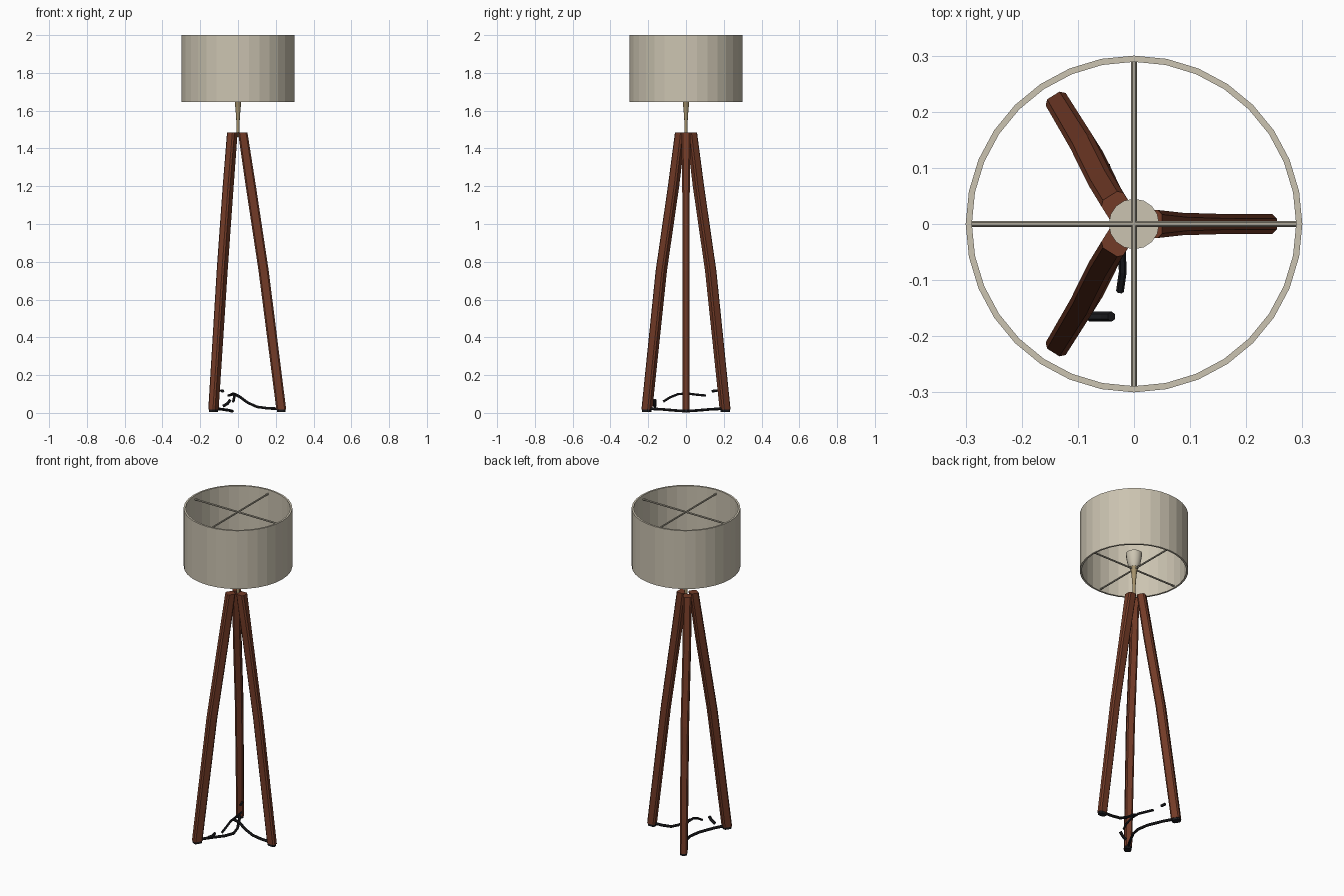
import bpy, bmesh, math
from mathutils import Vector

if "Cube" in bpy.data.objects:
    bpy.data.objects.remove(bpy.data.objects["Cube"])


def material(name, rgb):
    m = bpy.data.materials.new(name)
    m.diffuse_color = (*rgb, 1)
    m.use_nodes = True
    m.node_tree.nodes["Principled BSDF"].inputs["Base Color"].default_value = m.diffuse_color
    return m


CREAM = material("cream fabric", (0.60, 0.55, 0.44))
FRAME = material("frame metal", (0.42, 0.39, 0.31))
BRASS = material("brass", (0.38, 0.29, 0.15))
WOOD = material("red brown wood", (0.17, 0.043, 0.02))
BLACK = material("black", (0.012, 0.012, 0.014))


def add(name, rings, mat, closed=False, smooth=False):
    """Skin a list of equal rings; cap the ends, or join last to first."""
    bm = bmesh.new()
    loops = [[bm.verts.new(p) for p in r] for r in rings]
    n = len(loops[0])
    pairs = list(zip(loops, loops[1:]))
    if closed:
        pairs.append((loops[-1], loops[0]))
    for a, b in pairs:
        for i in range(n):
            j = (i + 1) % n
            bm.faces.new((a[i], a[j], b[j], b[i]))
    if not closed:
        bm.faces.new(loops[0][::-1])
        bm.faces.new(loops[-1])
    bmesh.ops.recalc_face_normals(bm, faces=bm.faces[:])
    me = bpy.data.meshes.new(name)
    bm.to_mesh(me)
    bm.free()
    ob = bpy.data.objects.new(name, me)
    bpy.context.collection.objects.link(ob)
    me.materials.append(mat)
    if smooth:
        bpy.ops.object.select_all(action='DESELECT')
        ob.select_set(True)
        bpy.context.view_layer.objects.active = ob
        bpy.ops.object.shade_smooth_by_angle(angle=math.radians(35))
    return ob


def circle(r, z, n):
    return [(r * math.cos(math.tau * i / n), r * math.sin(math.tau * i / n), z)
            for i in range(n)]


def lathe(name, profile, n, mat, **kw):
    return add(name, [circle(r, z, n) for r, z in profile], mat, **kw)


def leg_section(x, y, z, angle, depth, width):
    """Chamfered rectangle, its depth pointing along the leg's direction."""
    d, w, c = depth / 2, width / 2, 0.008
    outline = [(d, c - w), (d, w - c), (d - c, w), (c - d, w),
               (-d, w - c), (-d, c - w), (c - d, -w), (d - c, -w)]
    ca, sa = math.cos(angle), math.sin(angle)
    return [(x + u * ca - v * sa, y + u * sa + v * ca, z) for u, v in outline]


def tube(name, points, r, mat, n=6):
    """Tube through points."""
    pts = [Vector(p) for p in points]
    rings = []
    for i, p in enumerate(pts):
        t = (pts[min(i + 1, len(pts) - 1)] - pts[max(i - 1, 0)]).normalized()
        up = Vector((0, 0, 1)) if abs(t.z) < 0.9 else Vector((1, 0, 0))
        s = t.cross(up).normalized()
        u = s.cross(t)
        rings.append([p + r * (math.cos(math.tau * k / n) * s
                               + math.sin(math.tau * k / n) * u) for k in range(n)])
    return add(name, rings, mat)


# Drum shade: open thin-walled ring
lathe("shade", [(0.30, 1.645), (0.30, 2.0), (0.289, 2.0), (0.289, 1.645)],
      32, CREAM, closed=True)

# Crossed spokes at the top and bottom of the shade
for label, z in (("upper", 1.975), ("lower", 1.655)):
    tube(label + "_spoke_x", [(-0.292, 0, z), (0.292, 0, z)], 0.005, FRAME)
    tube(label + "_spoke_y", [(0, -0.292, z), (0, 0.292, z)], 0.005, FRAME)

# Stem flaring up into the lamp holder
lathe("stem", [(0.008, 1.46), (0.008, 1.53), (0.011, 1.58), (0.017, 1.645),
               (0.024, 1.665)], 12, BRASS, smooth=True)
lathe("lamp_holder", [(0.025, 1.665), (0.036, 1.69), (0.043, 1.73), (0.045, 1.755)],
      16, CREAM, smooth=True)

# Three splayed legs with black foot pads: height, x, y, depth, width
right_leg = [(0.018, 0.229, 0, 0.052, 0.035), (0.75, 0.136, 0, 0.054, 0.036),
             (1.2, 0.068, 0, 0.054, 0.04), (1.485, 0.025, 0, 0.050, 0.05)]
side_leg = [(0.018, -0.130, 0.207, 0.052, 0.042), (0.75, -0.084, 0.131, 0.052, 0.046),
            (1.2, -0.052, 0.066, 0.052, 0.046), (1.485, -0.030, 0.030, 0.048, 0.046)]
for name, path, side in (("right_leg", right_leg, 1), ("back_leg", side_leg, 1),
                         ("front_leg", side_leg, -1)):
    a = math.atan2(path[0][2] * side, path[0][1])
    add(name, [leg_section(x, y * side, z, a, d, w) for z, x, y, d, w in path], WOOD)
    z, x, y, d, w = path[0]
    add(name + "_pad", [leg_section(x, y * side, h, a, d * 0.9, w * 0.9)
                        for h in (0.005, 0.019)], BLACK)

# Black cable and floor braces between the feet
tube("right_brace", [(0.225, 0, 0.022), (0.16, 0, 0.024), (0.10, 0, 0.032),
                     (0.05, 0, 0.055), (0.01, 0, 0.085), (-0.02, -0.01, 0.10)],
     0.008, BLACK)
tube("floor_brace", [(-0.13, -0.205, 0.022), (-0.09, -0.14, 0.02), (-0.045, -0.06, 0.013),
                     (-0.03, 0, 0.009), (-0.045, 0.06, 0.013), (-0.09, 0.14, 0.02),
                     (-0.13, 0.205, 0.022)], 0.008, BLACK)
tube("cable_arc", [(-0.025, -0.12, 0.06), (-0.02, -0.085, 0.082), (-0.022, -0.04, 0.1),
                   (-0.025, 0.01, 0.102), (-0.04, 0.07, 0.095), (-0.05, 0.105, 0.092)],
     0.007, BLACK)
tube("cable_end", [(-0.08, -0.165, 0.035), (-0.055, -0.165, 0.05), (-0.04, -0.165, 0.07)],
     0.009, BLACK)
tube("cable_tip", [(-0.08, 0.138, 0.115), (-0.088, 0.165, 0.118)], 0.008, BLACK)
